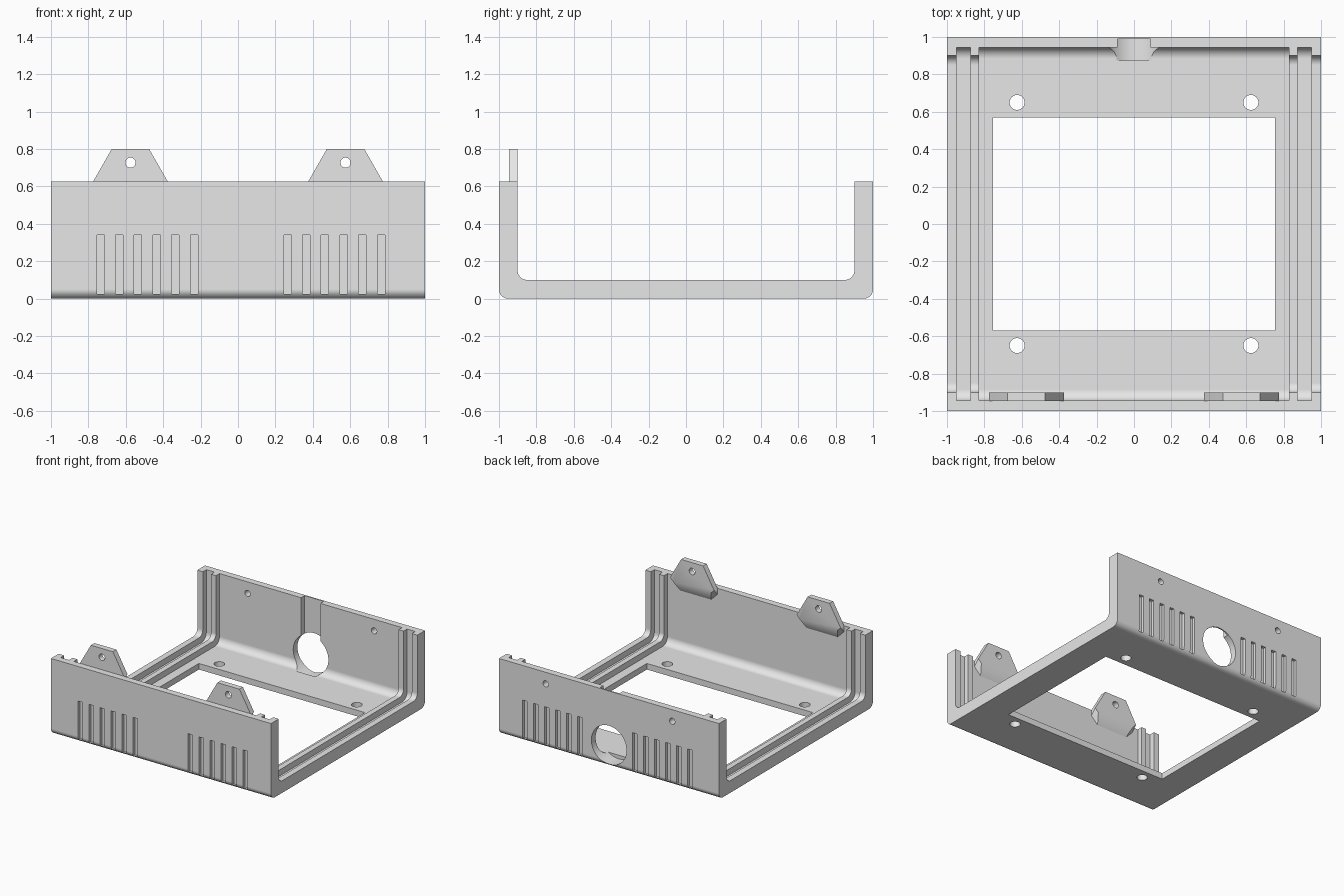
import bpy, bmesh, math
from mathutils import Vector

cube = bpy.data.objects.get("Cube")
if cube:
    bpy.data.objects.remove(cube, do_unlink=True)

grey = bpy.data.materials.new("light_grey")
grey.use_nodes = True
grey.diffuse_color = (0.8, 0.8, 0.8, 1)
grey.node_tree.nodes["Principled BSDF"].inputs["Base Color"].default_value = (0.8, 0.8, 0.8, 1)

TOP = 0.625      # rim height
INNER = 0.945    # inner face of the thin walls
TAB_X = 0.575


def to_object(bm, name):
    bmesh.ops.recalc_face_normals(bm, faces=bm.faces)
    mesh = bpy.data.meshes.new(name)
    bm.to_mesh(mesh)
    bm.free()
    mesh.materials.append(grey)
    obj = bpy.data.objects.new(name, mesh)
    bpy.context.collection.objects.link(obj)
    return obj


def prism(bm, pts, axis, a, b):
    """Extrude a 2D outline along an axis from a to b."""
    place = {"x": lambda u, v: (a, u, v), "y": lambda u, v: (u, a, v), "z": lambda u, v: (u, v, a)}[axis]
    face = bm.faces.new([bm.verts.new(place(u, v)) for u, v in pts])
    new = bmesh.ops.extrude_face_region(bm, geom=[face])["geom"]
    shift = Vector([(b - a) if c == axis else 0 for c in "xyz"])
    bmesh.ops.translate(bm, verts=[g for g in new if isinstance(g, bmesh.types.BMVert)], vec=shift)


def rect(u0, u1, v0, v1):
    return [(u0, v0), (u1, v0), (u1, v1), (u0, v1)]


def circle(cu, cv, r, n=32):
    return [(cu + r * math.cos(math.tau * i / n), cv + r * math.sin(math.tau * i / n)) for i in range(n)]


def u_line(half, floor, r, top, n=12):
    """Rounded U from the front rim down and up to the back rim."""
    right = [(half - r + r * math.cos(t), floor + r + r * math.sin(t))
             for t in (-math.pi / 2 + math.pi / 2 * i / n for i in range(n + 1))]
    right.append((half, top))
    return [(-y, z) for y, z in reversed(right)] + right


def cut(obj, bm):
    """Subtract a mesh from an object and apply the result."""
    cutter = to_object(bm, "cutter")
    cutter.hide_render = True
    mod = obj.modifiers.new("cut", "BOOLEAN")
    mod.operation, mod.solver, mod.object = "DIFFERENCE", "EXACT", cutter
    apply(obj)
    bpy.data.objects.remove(cutter, do_unlink=True)


def apply(obj):
    deps = bpy.context.evaluated_depsgraph_get()
    mesh = bpy.data.meshes.new_from_object(obj.evaluated_get(deps))
    obj.modifiers.clear()
    obj.data = mesh


def smooth(obj):
    bpy.ops.object.select_all(action="DESELECT")
    obj.select_set(True)
    bpy.context.view_layer.objects.active = obj
    bpy.ops.object.shade_smooth_by_angle(angle=math.radians(30))
    obj.modifiers.new("flat_sides", "WEIGHTED_NORMAL").keep_sharp = True


# U-shaped shell
bm = bmesh.new()
prism(bm, u_line(1, 0, 0.05, TOP) + u_line(0.9, 0.1, 0.05, TOP)[::-1], "x", -1, 1)
shell = to_object(bm, "case_shell")

# Thinner middle and the panel groove near each open end
bm = bmesh.new()
for x0, x1 in ((-0.83, 0.83), (0.875, 0.95), (-0.95, -0.875)):
    prism(bm, u_line(INNER, 0.05, 0.06, 0.8), "x", x0, x1)
cut(shell, bm)

# Floor opening, screw holes and blind vent slots
bm = bmesh.new()
prism(bm, rect(-0.755, 0.755, -0.57, 0.57), "z", -0.1, 0.3)
for sx in (-1, 1):
    for sy in (-1, 1):
        prism(bm, circle(sx * 0.625, sy * 0.65, 0.04), "z", -0.1, 0.3)
    prism(bm, circle(sx * TAB_X, 0.53, 0.025, 24), "y", 0.85, 1.1)
for start in (-0.735, 0.265):
    for i in range(6):
        x = start + i * 0.1
        for side in (-1, 1):
            prism(bm, rect(x - 0.02, x + 0.02, 0.025, 0.34), "y", side * 0.975, side * 1.1)
cut(shell, bm)

# Round cable port in the back wall with a recess up to the rim
bm = bmesh.new()
prism(bm, circle(0, 0.18, 0.16, 48), "y", 0.875, 1.1)
cut(shell, bm)
bm = bmesh.new()
prism(bm, rect(-0.088, 0.088, 0.18, 0.8), "y", 0.88, 0.99)
cut(shell, bm)
smooth(shell)

# Screw tabs on the front wall, tapering into it below
for name, sx in (("left_tab", 1), ("right_tab", -1)):
    bm = bmesh.new()
    outlines = {-0.9: ((0.1, 0.8), (0.2, TOP), (0.17, 0.595)),
                -INNER - 0.001: ((0.1, 0.8), (0.2, TOP), (0.2, 0.575), (0.14, 0.515))}
    for y, pts in outlines.items():
        for dx, z in pts:
            for s in (-1, 1):
                bm.verts.new((sx * TAB_X + s * dx, y, z))
    bmesh.ops.convex_hull(bm, input=bm.verts)
    bmesh.ops.dissolve_limit(bm, angle_limit=0.01, verts=bm.verts, edges=bm.edges)
    tab = to_object(bm, name)
    bm = bmesh.new()
    prism(bm, circle(sx * TAB_X, 0.727, 0.027, 24), "y", -1.1, -0.8)
    cut(tab, bm)
    smooth(tab)
